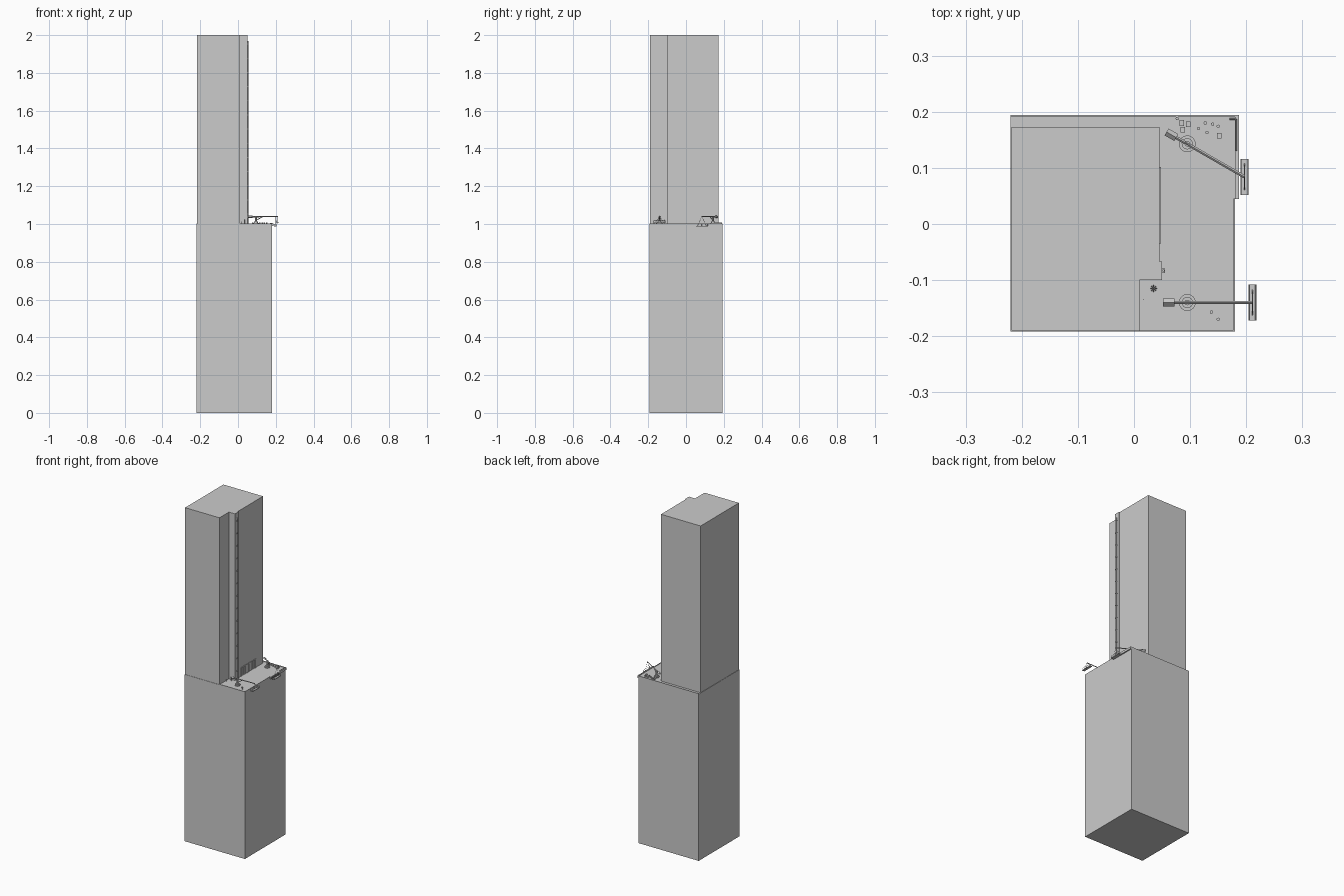
import bpy
import math
from mathutils import Vector

cube = bpy.data.objects.get("Cube")
if cube:
    bpy.data.objects.remove(cube, do_unlink=True)

grey = bpy.data.materials.new("plain grey")
grey.use_nodes = True
colour = (0.6, 0.6, 0.6, 1)
grey.diffuse_color = colour
grey.node_tree.nodes["Principled BSDF"].inputs["Base Color"].default_value = colour


def finish(ob, name):
    ob.name = name
    ob.data.materials.append(grey)
    return ob


def prism(name, outline, z0, z1):
    n = len(outline)
    verts = [(x, y, z) for z in (z0, z1) for x, y in outline]
    faces = [tuple(reversed(range(n))), tuple(range(n, 2 * n))]
    faces += [(i, (i + 1) % n, (i + 1) % n + n, i + n) for i in range(n)]
    mesh = bpy.data.meshes.new(name)
    mesh.from_pydata(verts, [], faces)
    ob = bpy.data.objects.new(name, mesh)
    bpy.context.collection.objects.link(ob)
    return finish(ob, name)


def box(name, x0, x1, y0, y1, z0, z1):
    return prism(name, [(x0, y0), (x1, y0), (x1, y1), (x0, y1)], z0, z1)


def rod(name, a, b, radius, sides=8):
    a, b = Vector(a), Vector(b)
    bpy.ops.mesh.primitive_cylinder_add(vertices=sides, radius=radius,
                                        depth=(b - a).length, location=(a + b) / 2)
    ob = bpy.context.object
    ob.rotation_euler = (b - a).to_track_quat('Z', 'Y').to_euler()
    return finish(ob, name)


# Lower block, with a thin rim along the open edges of its roof
L, R, F, B = -0.22, 0.18, -0.192, 0.194
box("lower_block", L, R, F, B, 0, 1)
box("rim_front", 0.01, R, F, F + 0.003, 1, 1.003)
box("rim_side", R - 0.003, R, F, 0.045, 1, 1.003)
box("rim_back", L, R, B - 0.003, B, 1, 1.003)
box("corner_ledge", R, 0.187, 0.045, B, 0.99, 1.003)

# Upper tower with its stepped corner
prism("upper_tower", [(-0.218, -0.19), (0.01, -0.19), (0.01, -0.1), (0.05, -0.1),
                      (0.05, -0.067), (0.045, -0.067), (0.045, 0.173), (-0.218, 0.173)], 1, 2)

# Wall pipe with regular clamps
rod("wall_pipe", (0.0525, -0.083, 1), (0.0525, -0.083, 1.97), 0.002)
for i in range(13):
    z = 1.05 + i * 0.075
    box("pipe_clamp", 0.05, 0.0555, -0.087, -0.079, z, z + 0.005)

# Shallow louvred doorway at the foot of the wall
for y in (-0.035, 0.098):
    box("doorway_post", 0.045, 0.048, y, y + 0.004, 1, 1.053)
box("doorway_lintel", 0.045, 0.048, -0.035, 0.102, 1.049, 1.053)
for i in range(7):
    y = -0.015 + i * 0.017
    box("doorway_bar", 0.045, 0.047, y, y + 0.002, 1, 1.049)


def crane(x, y, tail, tip, z_plate):
    """Roof crane with a turntable, boom and hanging work cradle."""
    rod("crane_base", (x, y, 1), (x, y, 1.006), 0.015, 16)
    rod("crane_turntable", (x, y, 1.006), (x, y, 1.012), 0.010, 16)
    rod("crane_mast", (x, y, 1.012), (x, y, 1.04), 0.005)
    tail, tip = Vector((*tail, 1.038)), Vector((*tip, 1.04))
    rod("crane_boom", tail, tip, 0.003, 4)
    along = (tip - tail).normalized()
    rod("crane_counterweight", tail, tail + along * 0.02, 0.007, 4)
    rod("crane_brace", (x, y, 1.018), Vector((x, y, 1.038)) + along * 0.035, 0.0018, 4)
    # Cradle: floor, end frames and rails, hung on two cables
    cx, cy = tip.x, tip.y
    box("cradle_floor", cx - 0.007, cx + 0.007, cy - 0.032, cy + 0.032, z_plate, z_plate + 0.004)
    for sx in (-0.006, 0.006):
        rod("cradle_rail", (cx + sx, cy - 0.032, z_plate + 0.014),
            (cx + sx, cy + 0.032, z_plate + 0.014), 0.001, 4)
        for sy in (-0.031, 0, 0.031):
            rod("cradle_post", (cx + sx, cy + sy, z_plate),
                (cx + sx, cy + sy, z_plate + 0.014), 0.001, 4)
    for sy in (-0.025, 0.025):
        rod("cradle_cable", (cx, cy + sy, z_plate), tip, 0.0008, 4)


crane(0.095, -0.14, (0.052, -0.14), (0.211, -0.14), 1.004)
crane(0.095, 0.143, (0.058, 0.164), (0.197, 0.084), 0.986)

# Small vents and boxes scattered on the roof
for x, y in [(0.077, 0.188), (0.115, 0.17), (0.127, 0.18), (0.14, 0.178), (0.15, 0.174),
             (0.13, 0.163), (0.138, -0.157), (0.15, -0.17)]:
    rod("roof_vent", (x, y, 1), (x, y, 1.008), 0.003)
for x, y in [(0.085, 0.18), (0.097, 0.178), (0.087, 0.168), (0.152, 0.157)]:
    box("roof_box", x - 0.004, x + 0.004, y - 0.005, y + 0.005, 1, 1.008)

# Corner pipe run and two little masts by the step
rod("corner_pipe", (0.182, 0.13, 1.005), (0.182, 0.187, 1.005), 0.0015)
rod("corner_pipe", (0.17, 0.187, 1.005), (0.182, 0.187, 1.005), 0.0015)
for x, y, top in [(0.035, -0.115, 1.025), (0.017, -0.135, 1.012)]:
    rod("small_mast", (x, y, 1), (x, y, top), 0.001)
for i in range(4):
    a = i * math.pi / 4
    d = Vector((math.cos(a), math.sin(a), 0)) * 0.006
    c = Vector((0.035, -0.115, 1.01))
    rod("mast_spoke", c - d, c + d, 0.0007, 4)
